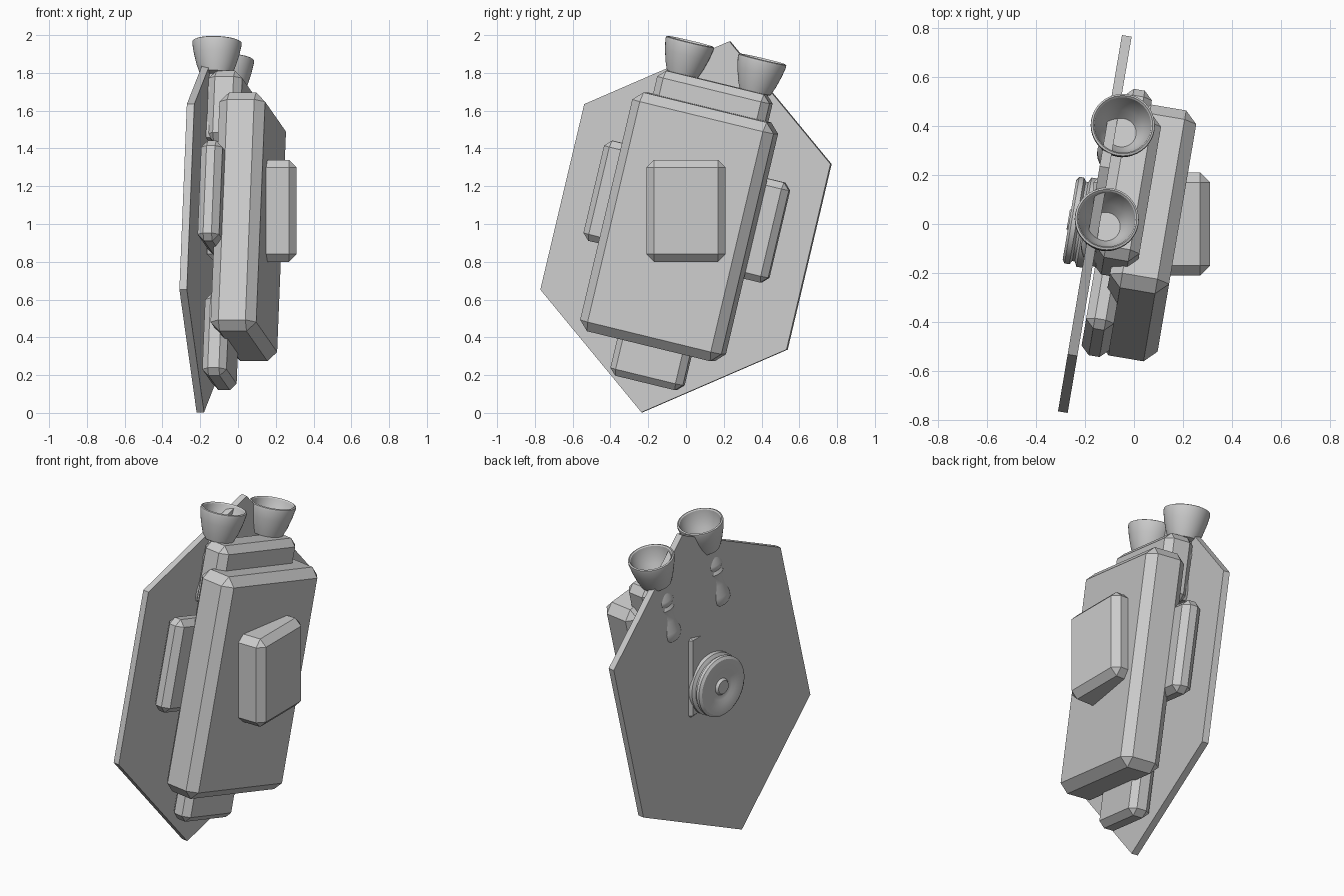
import bpy, bmesh, math
from mathutils import Matrix, Vector

cube = bpy.data.objects.get("Cube")
if cube:
    bpy.data.objects.remove(cube, do_unlink=True)

grey = bpy.data.materials.new("light grey")
grey.use_nodes = True
grey.diffuse_color = (0.6, 0.6, 0.6, 1)
grey.node_tree.nodes["Principled BSDF"].inputs["Base Color"].default_value = (0.6, 0.6, 0.6, 1)

# Frame of the shield: x is its normal, z its long axis
FRAME = (Matrix.Translation((-0.16, 0, 0.985))
         @ Matrix.Rotation(math.radians(-9.65), 4, 'Z')
         @ Matrix.Rotation(math.radians(-13.5), 4, 'X'))


def finish(name, bm, matrix, smooth=False):
    bmesh.ops.recalc_face_normals(bm, faces=bm.faces)
    mesh = bpy.data.meshes.new(name)
    bm.to_mesh(mesh)
    bm.free()
    mesh.materials.append(grey)
    obj = bpy.data.objects.new(name, mesh)
    obj.matrix_world = matrix
    bpy.context.collection.objects.link(obj)
    if smooth:
        bpy.ops.object.select_all(action='DESELECT')
        obj.select_set(True)
        bpy.context.view_layer.objects.active = obj
        bpy.ops.object.shade_smooth_by_angle()
    return obj


def box(name, lo, hi, chamfer, matrix=FRAME):
    lo, hi = Vector(lo), Vector(hi)
    bm = bmesh.new()
    bmesh.ops.create_cube(bm, size=1)
    for v in bm.verts:
        v.co = (lo + hi) / 2 + v.co * (hi - lo)
    bmesh.ops.bevel(bm, geom=bm.edges[:], offset=chamfer, segments=1, affect='EDGES')
    return finish(name, bm, matrix)


def lathe(name, profile, matrix, steps=40):
    bm = bmesh.new()
    verts = [bm.verts.new((r, 0, z)) for r, z in profile]
    edges = [bm.edges.new(pair) for pair in zip(verts, verts[1:])]
    bmesh.ops.spin(bm, geom=verts + edges, cent=(0, 0, 0), axis=(0, 0, 1),
                   angle=math.tau, steps=steps)
    bmesh.ops.remove_doubles(bm, verts=bm.verts, dist=0.0005)
    return finish(name, bm, matrix, smooth=True)


# Six-sided shield plate, stretched along its long axis
bm = bmesh.new()
bmesh.ops.create_cone(bm, cap_ends=True, segments=6, radius1=1, radius2=1, depth=0.04)
for v in bm.verts:
    a = round(math.atan2(v.co.y, v.co.x) / (math.pi / 3)) * math.pi / 3
    # keep a corner on the long axis whichever way the ring starts
    if abs(v.co.x) < 0.01 or abs(v.co.y) > 0.01 and abs(abs(v.co.y) - 0.5) < 0.01:
        y, z = v.co.x, v.co.y
    else:
        y, z = math.sin(a), math.cos(a)
    v.co = (v.co.z, y * 0.785, z * 1.01)
finish("shield_plate", bm, FRAME)

# Main pack and the blocks sandwiched between it and the shield
box("main_pack", (0.095, -0.39, -0.65), (0.34, 0.39, 0.65), 0.05)
box("upper_block", (0.02, -0.31, 0.4), (0.2, 0.31, 0.785), 0.04)
box("lower_block", (0.03, -0.2, -0.85), (0.16, 0.2, -0.4), 0.035)
box("cross_block", (0.03, -0.51, -0.19), (0.145, 0.51, 0.355), 0.035)

# Upright outer panel, running through the pack
box("outer_panel", (-0.165, -0.21, 0.8), (0.31, 0.21, 1.34), 0.04, Matrix.Identity(4))

# Twin thrusters: hollow bell above a waisted chamber
bell = [(0, 0.82), (0.06, 0.82), (0.085, 0.86), (0.108, 0.91), (0.116, 0.955),
        (0.122, 0.962), (0.13, 0.958), (0.131, 0.945), (0.12, 0.89), (0.103, 0.83),
        (0.085, 0.785), (0.05, 0.77), (0, 0.77)]
chamber = [(0, 0.78), (0.055, 0.78), (0.066, 0.73), (0.08, 0.69), (0.08, 0.67),
           (0.07, 0.65), (0.078, 0.63), (0.07, 0.6), (0.072, 0.55), (0.085, 0.48),
           (0.085, 0.44), (0.075, 0.42), (0, 0.42)]
for side, y in (("front", -0.2), ("back", 0.2)):
    at = FRAME @ Matrix.Translation((0.045, y, 0))
    lathe(side + "_thruster_bell", bell, at)
    lathe(side + "_thruster_chamber", chamber, at)

# Round hub on the outer side of the shield
hub = [(0, 0), (0.17, 0), (0.185, 0.02), (0.185, 0.045), (0.165, 0.055), (0.165, 0.065),
       (0.18, 0.075), (0.18, 0.095), (0.165, 0.105), (0.1, 0.105), (0.08, 0.095),
       (0.05, 0.095), (0.04, 0.11), (0, 0.11)]
lathe("shield_hub", hub, FRAME @ Matrix.Rotation(-math.pi / 2, 4, 'Y'))
